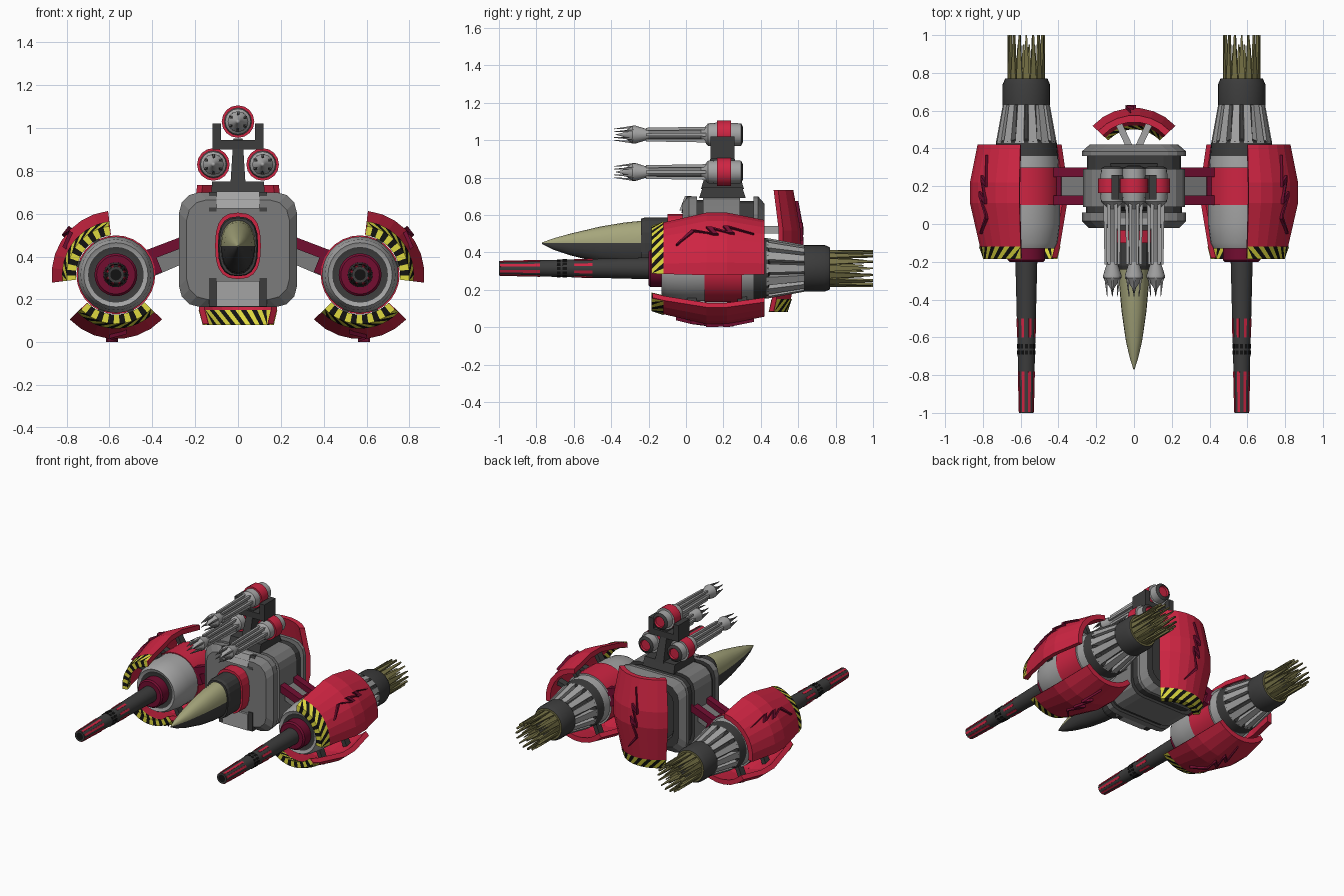
import bpy, bmesh, math
from mathutils import Vector

if "Cube" in bpy.data.objects:
    bpy.data.objects.remove(bpy.data.objects["Cube"])
C, S, PI = math.cos, math.sin, math.pi
rad = math.radians

COL = {"red": (.62, .018, .055), "dark_red": (.17, .004, .03), "light_grey": (.37, .37, .37),
       "mid_grey": (.2, .2, .2), "dark_grey": (.045, .045, .045), "black": (.006, .006, .006),
       "yellow": (.74, .70, .05), "canopy_olive": (.38, .38, .2), "exhaust_olive": (.18, .165, .06)}
MAT = {}
for k, v in COL.items():
    MAT[k] = bpy.data.materials.new(k)
    MAT[k].diffuse_color = (*v, 1)


def mk(name, verts, faces, cols, mirror=False, smooth=False):
    """Mesh object; cols is one colour name or one per face."""
    if isinstance(cols, str):
        cols = [cols] * len(faces)
    names = sorted(set(cols))
    me = bpy.data.meshes.new(name)
    me.from_pydata([tuple(v) for v in verts], [], faces)
    for n in names:
        me.materials.append(MAT[n])
    for p, c in zip(me.polygons, cols):
        p.material_index = names.index(c)
    bm = bmesh.new()
    bm.from_mesh(me)
    bmesh.ops.remove_doubles(bm, verts=bm.verts, dist=1e-5)
    bmesh.ops.recalc_face_normals(bm, faces=bm.faces)
    bm.to_mesh(me)
    bm.free()
    if smooth:
        me.shade_smooth()
        me.set_sharp_from_angle(angle=rad(28))
    ob = bpy.data.objects.new(name, me)
    bpy.context.collection.objects.link(ob)
    if mirror:
        ob.modifiers.new("mirror", 'MIRROR').use_axis[0] = True
    return ob


def loft(name, rings, col, cap=True, closed=True, **kw):
    """Skin rings of points; col is a name or a function (ring, side) -> name."""
    n = len(rings[0])
    f = col if callable(col) else (lambda i, j: col)
    faces, cols = [], []
    for i in range(len(rings) - 1):
        for j in range(n if closed else n - 1):
            k = (j + 1) % n
            faces.append((i*n + j, i*n + k, (i+1)*n + k, (i+1)*n + j))
            cols.append(f(i, j))
    if cap:
        faces += [tuple(range(n)), tuple(range((len(rings)-1)*n, len(rings)*n))]
        cols += [f(0, 0), f(len(rings) - 2, 0)]
    return mk(name, [p for r in rings for p in r], faces, cols, **kw)


def lathe(name, prof, c, n=28, **kw):
    """Turn (radius, y, colour) about a line along y through c = (x, z)."""
    rings = [[(c[0] + r*C(2*PI*j/n), y, c[1] + r*S(2*PI*j/n)) for j in range(n)] for r, y, _ in prof]
    return loft(name, rings, lambda i, j: prof[i][2], cap=False, smooth=True, **kw)


def prisms(name, quads, col, **kw):
    """Many eight-cornered blocks as one object, each given as (ring of 4, ring of 4)."""
    v, f = [], []
    for a, b in quads:
        o = len(v)
        v += list(a) + list(b)
        f += [tuple(o+i for i in q) for q in
              ((0, 1, 2, 3), (4, 5, 6, 7), (0, 1, 5, 4), (1, 2, 6, 5), (2, 3, 7, 6), (3, 0, 4, 7))]
    return mk(name, v, f, col, **kw)


def block(x0, x1, y0, y1, z0, z1, ins=0, front=0):
    """Block whose top is inset by ins (x and y) and front face by front."""
    return ([(x0, y0, z0), (x1, y0, z0), (x1, y1, z0), (x0, y1, z0)],
            [(x0+ins*.2, y0+ins+front, z1), (x1-ins*.2, y0+ins+front, z1),
             (x1-ins*.2, y1-ins, z1), (x0+ins*.2, y1-ins, z1)])


def beam(p, q, w, h, up=(0, 1, 0)):
    """Bar from p to q: w along up, h across."""
    p, q, u = Vector(p), Vector(q), Vector(up)
    s = (q - p).cross(u).normalized()*h/2
    u = u*w/2
    return [p-u-s, p+u-s, p+u+s, p-u+s], [q-u-s, q+u-s, q+u+s, q-u+s]


EX, EZ = .57, .315   # engine axis


def at(r, a, y):
    return (EX + r*C(a), y, EZ + r*S(a))


def at_rear(r, a, t):
    return (r*C(a), .315 + r*S(a), .085 + (t + .18)*1.083)


# ---- engine pods ----
lathe("engine_pod", [(0, -1, "black"), (.026, -1, "dark_grey"), (.038, -1, "dark_grey"), (.058, -.2, "dark_red"),
      (.09, -.2, "dark_red"), (.1, -.19, "dark_red"), (.1, -.12, "dark_grey"), (.13, -.12, "light_grey"),
      (.15, -.13, "light_grey"), (.165, -.1, "light_grey"), (.178, 0, "light_grey"), (.178, .1, "red"),
      (.184, .1, "red"), (.184, .3, "light_grey"), (.172, .3, "light_grey"), (.168, .36, "dark_grey"),
      (.16, .44, "dark_grey"), (.115, .45, "dark_grey"), (.1, .63, "dark_grey"), (.125, .63, "dark_grey"),
      (.125, .74, "dark_grey"), (.112, .77, "exhaust_olive"), (.09, .77, "exhaust_olive"),
      (.09, .82, "exhaust_olive"), (.07, .8, "dark_grey"), (0, .79, "dark_grey")], (EX, EZ), mirror=True)


def radial(n, y0, y1, r0, r1, w0, w1, th, off=0.):
    """Ring of tapered blades about the engine axis."""
    out = []
    for k in range(n):
        a = 2*PI*(k + off)/n
        out.append([[at(r-th, a-w/r, y), at(r, a-w/r, y), at(r, a+w/r, y), at(r-th, a+w/r, y)]
                    for r, w, y in ((r0, w0, y0), (r1, w1, y1))])
    return out


prisms("engine_fins", radial(14, .43, .63, .163, .126, .024, .018, .045), "light_grey", mirror=True)
prisms("exhaust_spikes", radial(16, .77, 1, .1, .099, .017, .004, .014)
       + radial(16, .77, .95, .085, .08, .015, .003, .012, .5), "exhaust_olive", mirror=True)


def br(y):
    return .038 + .02*(y + 1)/.8


for nm, y0, y1 in (("barrel_stripes_front", -.995, -.78), ("barrel_stripes_back", -.6, -.5)):
    prisms(nm, radial(8, y0, y1, br(y0)+.003, br(y1)+.003, .007, .008, .006, .5), "red", mirror=True)
prisms("barrel_vents", radial(12, -.66, -.635, .05, .05, .008, .008, .006)
       + radial(12, -.69, -.67, .049, .049, .008, .008, .006), "black", mirror=True)

# ---- armour shells with hazard stripes and zigzag badges ----
OUT = [(-.18, .225), (-.12, .247), (.11, .30), (.22, .30), (.42, .26)]
ZIG = [(.36, .015), (.21, .045), (.245, .0), (.12, .04), (.16, -.01), (.04, .03), (-.05, -.05)]


def shell_r(t):
    for (a, p), (b, q) in zip(OUT, OUT[1:]):
        if t <= b:
            return p + (q-p)*(t-a)/(b-a)
    return OUT[-1][1]


def armour(name, place, mid, half, mirror):
    a0, a1 = rad(mid-half), rad(mid+half)
    prof = OUT + [(t, r-.035) for t, r in reversed(OUT)]
    loft(name, [[place(r, a0 + (a1-a0)*i/7, t) for t, r in prof] for i in range(8)], "red", mirror=mirror)
    # hazard stripes wrap the leading edge
    sp = [(-.12, .251), (-.184, .229), (-.184, .186), (-.12, .208)]
    n, sh = 15, rad(14)
    rings = [[place(r, min(a1, max(a0, a0 - sh + (a1-a0+sh)*i/n + sh*(t+.18)/.06)), t) for t, r in sp]
             for i in range(n+1)]
    loft(name + "_stripes", rings, lambda i, j: ("yellow", "black")[i % 2], cap=False, closed=False, mirror=mirror)
    # zigzag badge
    qs, m = [], len(ZIG) - 1
    for i in range(m):
        ends = []
        for k in (i, i+1):
            w = .004 if k in (0, m) else .013
            t, s = ZIG[k]
            d = shell_r(t)
            ends.append([place(math.hypot(h, s), rad(mid) + math.atan2(s, h), t + e)
                         for h, e in ((d-.03, -w), (d+.014, -w), (d+.014, w), (d-.03, w))])
        qs.append(ends)
    prisms(name + "_zigzag", qs, "dark_red", mirror=mirror)


armour("outer_armour", at, 38, 45, True)
armour("lower_armour", at, 270, 46, True)
armour("rear_armour", at_rear, 90, 47, False)
prisms("armour_struts", [beam(at(.15, rad(a+d), y), at(.25, rad(a+d), y), .05, .03)
                         for a in (38, 270) for d in (-22, 22) for y in (.03, .3)], "dark_grey", mirror=True)
prisms("rear_struts", [beam((.02, .4, z), (.09, .55, z), .04, .035, (0, 0, 1)) for z in (.32, .52)],
       "light_grey", mirror=True)

# ---- connecting arms ----
prisms("arm_bars", [beam((.24, y, .475), (.45, y, .395), .05, .05) for y in (.125, .275)]
       + [beam((.37, .2, .37), (.42, .2, .35), .2, .09)], "dark_red", mirror=True)
prisms("arm_core", [beam((.24, .2, .42), (.45, .2, .33), .1, .085)], "mid_grey", mirror=True)


# ---- main body ----
def body_ring(y, ins):
    w, z0, z1, c = .275-ins, .165+ins, .70-ins, .095
    pts = []
    for k, (sx, sz) in enumerate(((1, 1), (-1, 1), (-1, -1), (1, -1))):
        for i in range(4):
            a = PI/2*k + PI/6*i
            pts.append((sx*(w-c) + c*C(a), y, (z1-c if sz > 0 else z0+c) + c*S(a)))
    return pts


BODY = [(-.02, .035, "mid_grey"), (.015, 0, "mid_grey"), (.06, 0, "dark_grey"), (.06, .02, "dark_grey"),
        (.09, .02, "mid_grey"), (.09, .005, "mid_grey"), (.29, .005, "dark_grey"), (.29, .025, "dark_grey"),
        (.36, .025, "mid_grey"), (.36, 0, "mid_grey"), (.385, 0, "mid_grey"), (.42, .04, "dark_grey"),
        (.42, .08, "dark_grey"), (.40, .09, "dark_grey")]
loft("main_body", [body_ring(y, i) for y, i, _ in BODY], lambda i, j: BODY[i][2])
prisms("body_front_pads", [block(-.1, .1, -.035, .03, .625, .703, 0, .03),
                           block(-.1, .1, -.035, .03, .168, .285)], "light_grey")
prisms("body_front_slots", [block(.1, .135, -.026, .03, .61, .702, 0, .03),
                            block(.1, .135, -.026, .03, .166, .30)], "dark_grey", mirror=True)
prisms("body_top_panels", [block(-.1, .1, .1, .28, .69, .705, .01)], "light_grey")


# ---- nose and canopy ----
def oval(y, w, zt, zb, e=.75):
    zm, out = .45, []
    for j in range(20):
        c, s = C(PI*j/10), S(PI*j/10)
        out.append((math.copysign(w*abs(c)**e, c), y, zm + math.copysign((zt-zm if s > 0 else zm-zb)*abs(s)**e, s)))
    return out


NOSE = [(-.77, .003, .453, .445), (-.71, .022, .475, .415), (-.62, .043, .50, .385), (-.46, .066, .538, .345),
        (-.33, .078, .56, .325), (-.2, .082, .573, .315)]
loft("canopy_nose", [oval(*r, .9) for r in NOSE], lambda i, j: "canopy_olive" if j < 10 else "dark_grey", smooth=True)
loft("nose_cowl", [oval(y, w, t, b) for y, w, t, b in ((-.24, .088, .58, .312), (-.22, .094, .587, .308),
                                                       (-.09, .094, .587, .308))], "dark_grey")
loft("nose_collar", [oval(y, w, t, b) for y, w, t, b in ((-.1, .107, .605, .295), (.02, .107, .605, .295))], "red")

# ---- gun turret ----
prisms("turret_base", [block(-.125, .125, .07, .32, .69, .75, .02)], "dark_grey")
prisms("turret_post", [block(-.035, .035, .08, .31, .74, .95, .065)], "dark_grey")
prisms("turret_fork", [block(-.12, .12, .13, .26, .90, .945), block(-.12, -.08, .13, .26, .92, 1.02),
                       block(.08, .12, .13, .26, .92, 1.02)], "dark_grey")
for nm, gx, gz in (("gun_top", 0, 1.03), ("gun_left", -.115, .83), ("gun_right", .115, .83)):
    g = "light_grey"
    lathe(nm, [(0, -.38, g), (.01, -.34, g), (.03, -.31, g), (.048, -.285, g), (.048, -.27, g), (.026, -.2, "mid_grey"),
               (.024, .08, g), (.04, .1, g), (.06, .118, g), (.064, .165, "red"), (.076, .165, "red"),
               (.076, .24, g), (.062, .24, g), (.06, .295, "dark_grey"), (.04, .305, "red"), (.035, .295, "red"),
               (0, .295, "red")], (gx, gz), n=16)

    def rod(a, r0, r1, y0, y1, w0, w1):
        return [[(gx + r*C(a) + w*u, y, gz + r*S(a) + w*v) for u, v in ((-1, -1), (1, -1), (1, 1), (-1, 1))]
                for r, y, w in ((r0, y0, w0), (r1, y1, w1))]
    prisms(nm + "_rods", [rod(PI*k/3, .034, .038, -.215, .115, .007, .009) for k in range(6)], g)
    prisms(nm + "_prongs", [rod(PI*k/3 + .5, .041, .03, -.28, -.385, .007, .0015) for k in range(6)], "mid_grey")

for m in bpy.data.materials:
    if m.users and not m.is_grease_pencil:
        m.use_nodes = True
        m.node_tree.nodes["Principled BSDF"].inputs["Base Color"].default_value = m.diffuse_color
